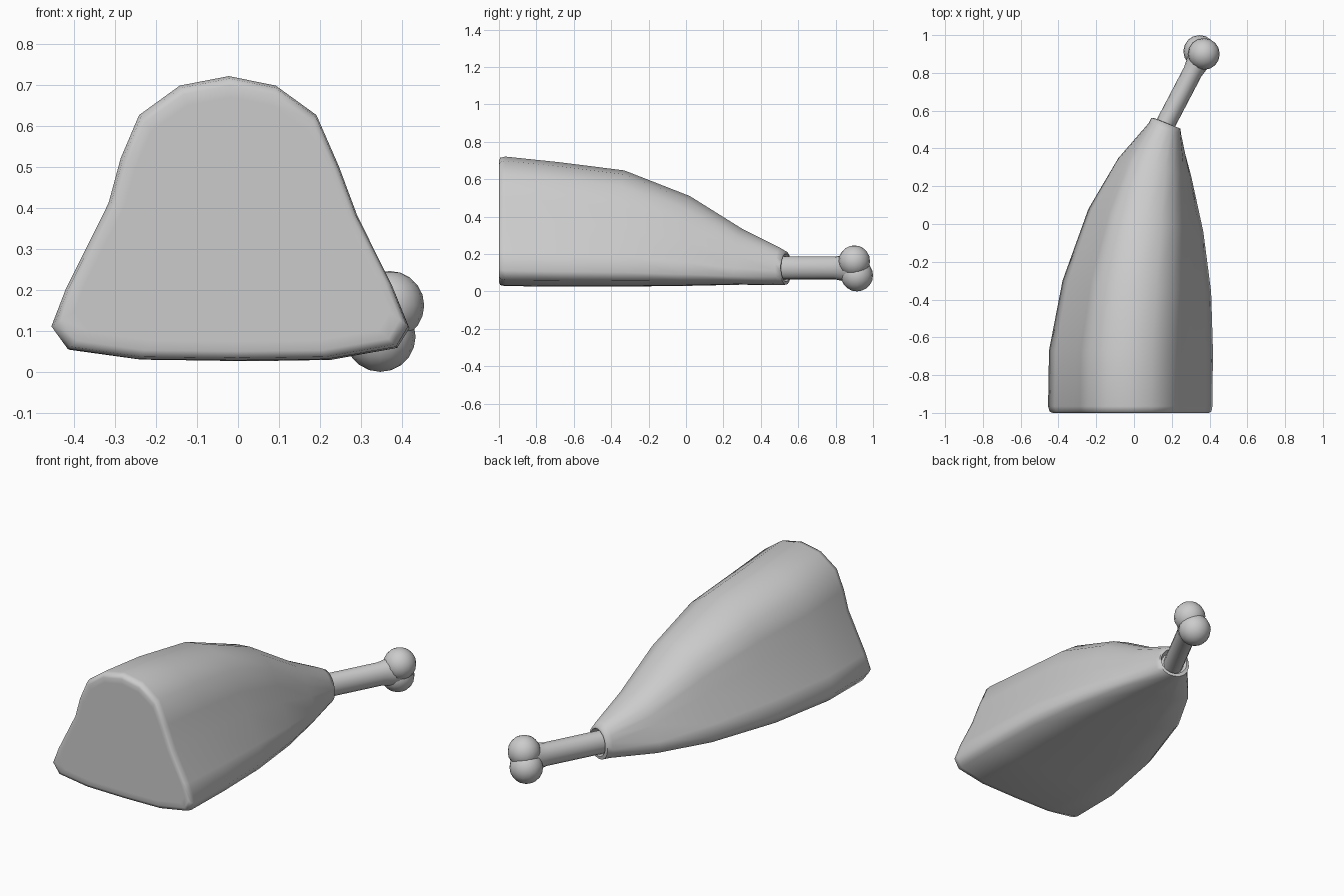
import bpy, bmesh, math
from mathutils import Vector, Matrix

if "Cube" in bpy.data.objects:
    bpy.data.objects.remove(bpy.data.objects["Cube"])


def finish(name, bm):
    bmesh.ops.recalc_face_normals(bm, faces=bm.faces)
    me = bpy.data.meshes.new(name)
    bm.to_mesh(me)
    bm.free()
    me.shade_smooth()
    me.set_sharp_from_angle(angle=math.radians(65))
    ob = bpy.data.objects.new(name, me)
    bpy.context.collection.objects.link(ob)
    return ob


def loft(name, rings):
    bm = bmesh.new()
    loops = [[bm.verts.new(p) for p in r] for r in rings]
    n = len(loops[0])
    for a, b in zip(loops, loops[1:]):
        for i in range(n):
            j = (i + 1) % n
            bm.faces.new((a[i], a[j], b[j], b[i]))
    bm.faces.new(loops[0])
    bm.faces.new(loops[-1])
    return finish(name, bm)


# Meat: bell-shaped cross-section that turns round towards the shank
PROFILE = [(-.02, .72), (.095, .697), (.195, .625), (.25, .5), (.295, .38),
           (.38, .21), (.42, .11), (.39, .06), (.22, .03), (0, .027),
           (-.24, .03), (-.415, .055), (-.455, .11), (-.42, .2),
           (-.315, .41), (-.285, .52), (-.24, .625), (-.14, .697)]
UV = [((x + .0175) / .4375, (z - .027) / .693) for x, z in PROFILE]


def section(left, right, top, bottom, blend):
    a, b = Vector((*left, 0)), Vector((*right, 0))
    pts = []
    for i, (u, v) in enumerate(UV):
        t = 2 * math.pi * i / len(UV)
        u += (math.sin(t) - u) * blend
        v += (.5 + .5 * math.cos(t) - v) * blend
        p = a.lerp(b, .5 + u / 2)
        p.z = bottom + (top - bottom) * v
        pts.append(p)
    return pts


loft("meat", [section(*s) for s in (
    ((-.40, -1), (.37, -1), .67, .075, 0),
    ((-.43, -1), (.395, -1), .698, .05, 0),
    ((-.447, -.993), (.41, -.993), .715, .034, 0),
    ((-.455, -.965), (.415, -.965), .721, .028, 0),
    ((-.45, -.67), (.418, -.67), .69, .027, 0),
    ((-.38, -.30), (.41, -.36), .647, .026, .03),
    ((-.245, .08), (.37, -.04), .51, .03, .08),
    ((-.09, .35), (.31, .25), .335, .036, .25),
    ((.075, .535), (.252, .475), .232, .034, .8),
    ((.09, .563), (.247, .505), .215, .036, .9),
    ((.105, .562), (.237, .508), .20, .052, 1),
    ((.115, .53), (.215, .48), .185, .065, 1))])

# Bone shaft, flaring slightly into the knuckle
start, end = Vector((.13, .46, .125)), Vector((.355, .89, .125))
axis = (end - start).normalized()
side = axis.cross(Vector((0, 0, 1)))
shaft = []
for t, r in ((0, 1), (.8, 1), (.9, 1.15), (1, 1.3)):
    c = start.lerp(end, t)
    shaft.append([c + side * .052 * r * math.cos(k * math.pi / 8)
                  + Vector((0, 0, .062 * r * math.sin(k * math.pi / 8)))
                  for k in range(16)])
loft("bone_shaft", shaft)

# Two rounded knuckles at the bone's end
for name, c, r in (("upper_knuckle", (.37, .9, .162), .084),
                   ("lower_knuckle", (.347, .914, .086), .086)):
    bm = bmesh.new()
    bmesh.ops.create_uvsphere(bm, u_segments=16, v_segments=10, radius=r,
                              matrix=Matrix.Translation(c))
    finish(name, bm)
